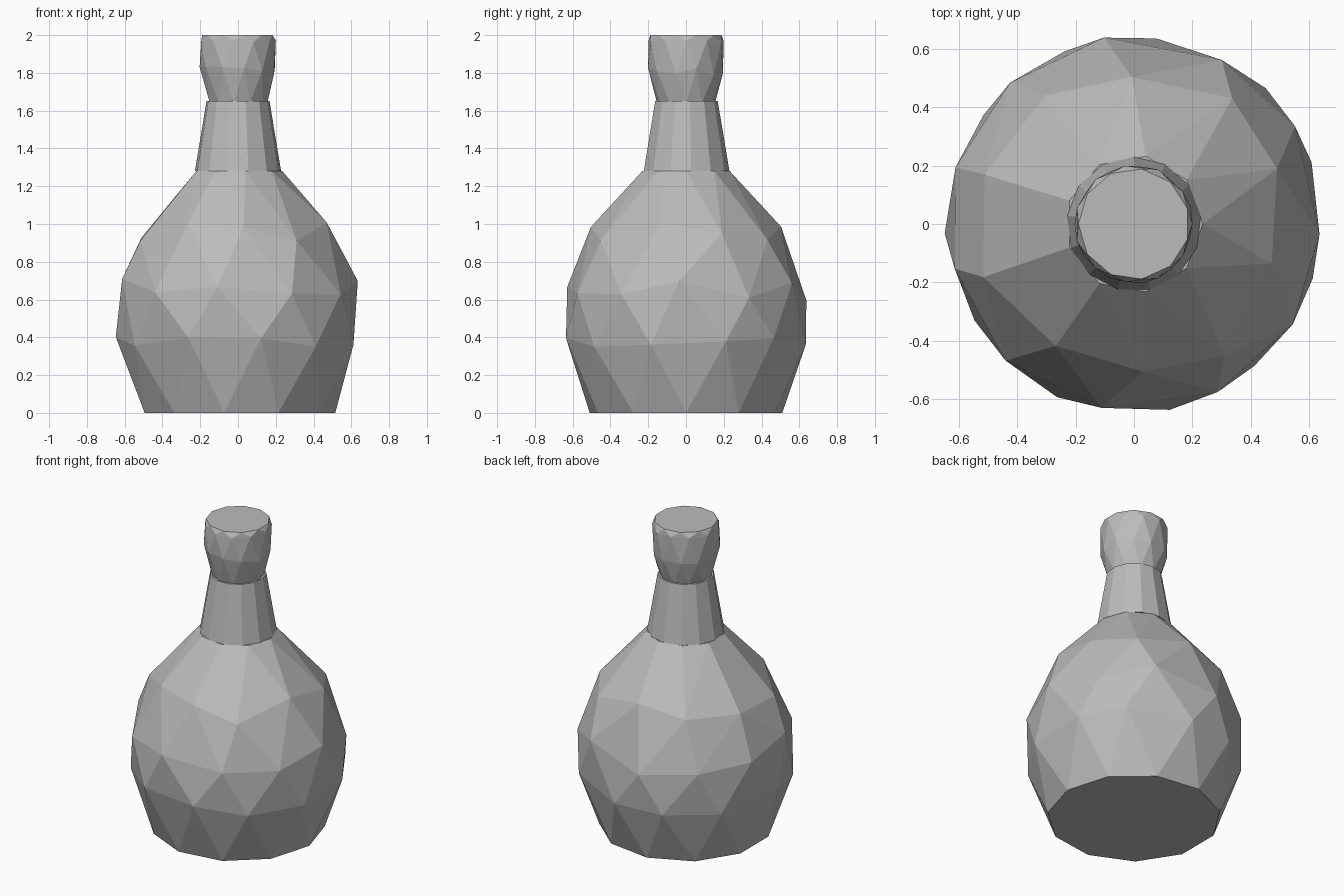
import bpy, bmesh, math, random

random.seed(4)
if "Cube" in bpy.data.objects:
    bpy.data.objects.remove(bpy.data.objects["Cube"])

grey = bpy.data.materials.new("plain grey")
grey.use_nodes = True
grey.diffuse_color = (0.5, 0.5, 0.5, 1)
grey.node_tree.nodes["Principled BSDF"].inputs["Base Color"].default_value = (0.5, 0.5, 0.5, 1)


def radius_at(profile, z):
    """Radius of a (z, radius) profile at height z."""
    for (z0, r0), (z1, r1) in zip(profile, profile[1:]):
        if z <= z1:
            return r0 + (r1 - r0) * (z - z0) / (z1 - z0)
    return profile[-1][1]


def faceted_solid(name, profile, rings):
    """Convex faceted solid from staggered rings of (height, sides, wobble)."""
    bm = bmesh.new()
    for i, (height, sides, wobble) in enumerate(rings):
        for k in range(sides):
            z = height + random.uniform(-wobble, wobble)
            turn = (k + i * 0.5 + random.uniform(-1, 1) * wobble * 2) / sides
            a = turn * math.tau
            r = radius_at(profile, z)
            bm.verts.new((r * math.cos(a), r * math.sin(a), z))
    hull = bmesh.ops.convex_hull(bm, input=bm.verts)
    loose = {g for g in hull["geom_interior"] + hull["geom_unused"]
             if isinstance(g, bmesh.types.BMVert)}
    bmesh.ops.delete(bm, geom=list(loose), context="VERTS")
    # Merge the triangles of flat ends into single polygons
    bmesh.ops.dissolve_limit(bm, angle_limit=math.radians(1),
                             verts=bm.verts, edges=bm.edges)
    bmesh.ops.recalc_face_normals(bm, faces=bm.faces)
    mesh = bpy.data.meshes.new(name)
    bm.to_mesh(mesh)
    bm.free()
    mesh.materials.append(grey)
    obj = bpy.data.objects.new(name, mesh)
    bpy.context.collection.objects.link(obj)
    return obj


# Round flask body with a flat base
faceted_solid("flask_body",
              [(0, 0.515), (0.2, 0.6), (0.4, 0.648), (0.55, 0.65), (0.7, 0.635),
               (0.85, 0.585), (1.0, 0.495), (1.15, 0.37), (1.28, 0.235)],
              [(0, 11, 0), (0.35, 11, 0.06), (0.65, 11, 0.06),
               (0.96, 10, 0.05), (1.28, 9, 0)])

# Tapered neck
bpy.ops.mesh.primitive_cone_add(vertices=13, radius1=0.23, radius2=0.168,
                                depth=0.37, location=(0, 0, 1.465))
neck = bpy.context.object
neck.name = "neck"
neck.data.materials.append(grey)

# Bulging stopper with a flat top
faceted_solid("stopper",
              [(1.64, 0.155), (1.72, 0.18), (1.82, 0.203), (1.96, 0.204), (2.0, 0.19)],
              [(1.64, 11, 0), (1.81, 11, 0.025), (1.96, 11, 0.012), (2.0, 11, 0)])
